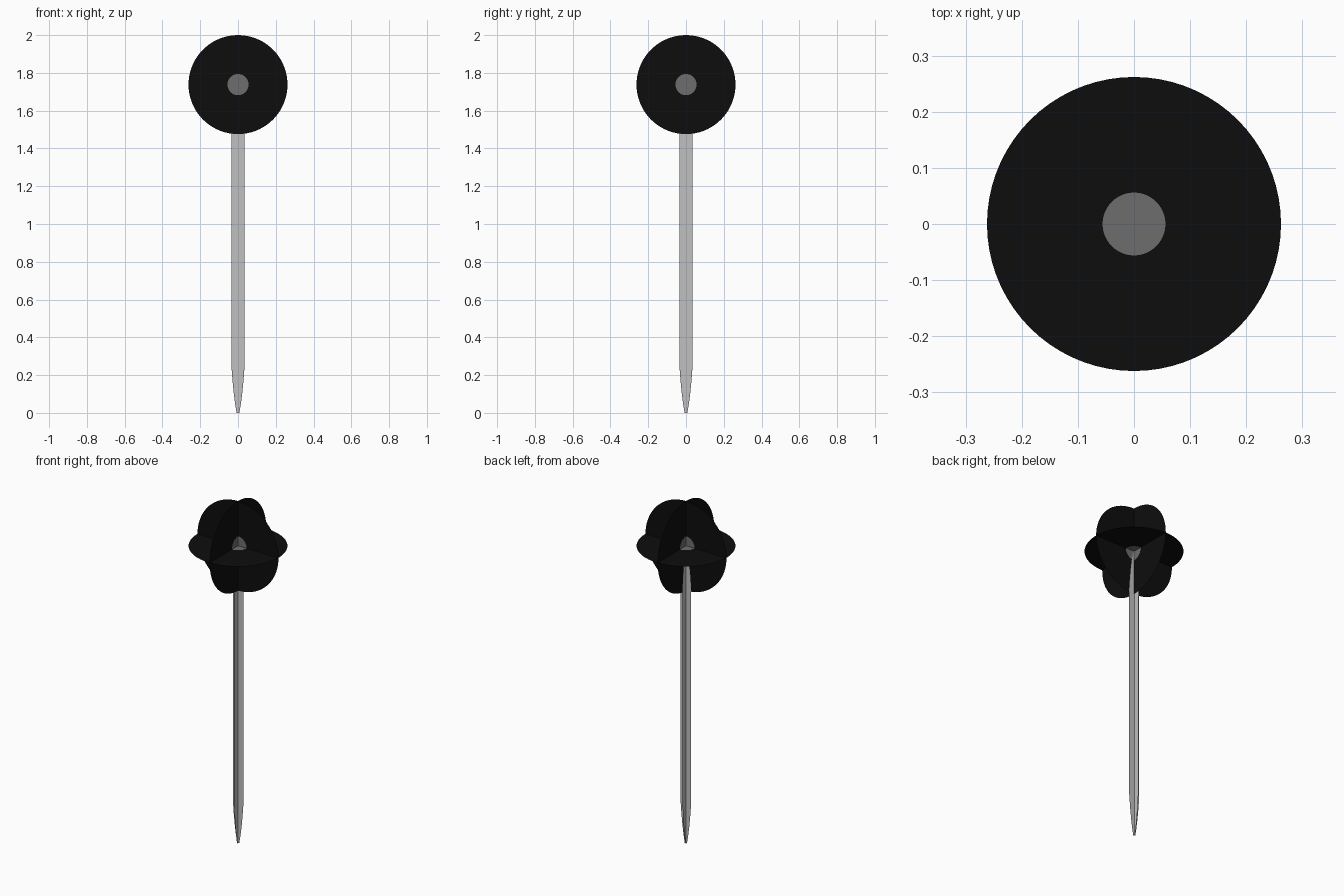
import bpy
import bmesh
from math import cos, sin, tau, pi
from mathutils import Matrix

cube = bpy.data.objects.get("Cube")
if cube:
    bpy.data.objects.remove(cube, do_unlink=True)


def material(name, level):
    mat = bpy.data.materials.new(name)
    mat.use_nodes = True
    colour = (level, level, level, 1)
    mat.diffuse_color = colour
    bsdf = next(n for n in mat.node_tree.nodes if n.type == 'BSDF_PRINCIPLED')
    bsdf.inputs["Base Color"].default_value = colour
    return mat


BLACK = material("black", 0.004)
GREY = material("mid grey", 0.155)
SILVER = material("silver", 0.53)
EDGE = material("edge grey", 0.3)

RADIUS, HUB = 0.262, 0.056
CENTRE = 2 - RADIUS
SEGMENTS = 72


def finish(name, bm, mats, matrix):
    mesh = bpy.data.meshes.new(name)
    bm.transform(matrix)
    bm.to_mesh(mesh)
    bm.free()
    for mat in mats:
        mesh.materials.append(mat)
    obj = bpy.data.objects.new(name, mesh)
    bpy.context.collection.objects.link(obj)


def disc(name, rotation):
    """Flat black disc with a grey spot in the middle."""
    bm = bmesh.new()
    rings = [[bm.verts.new((r * cos(tau * i / SEGMENTS), r * sin(tau * i / SEGMENTS), 0))
              for i in range(SEGMENTS)] for r in (HUB, RADIUS)]
    bm.faces.new(rings[0]).material_index = 1
    for i in range(SEGMENTS):
        j = (i + 1) % SEGMENTS
        bm.faces.new((rings[0][i], rings[1][i], rings[1][j], rings[0][j]))
    finish(name, bm, (BLACK, GREY), Matrix.Translation((0, 0, CENTRE)) @ rotation)


# Flower-like head: three discs crossing at right angles
disc("level_disc", Matrix())
disc("front_disc", Matrix.Rotation(pi / 2, 4, 'X'))
disc("side_disc", Matrix.Rotation(pi / 2, 4, 'Y'))

# Spike: two crossed blades, tapering at both ends, with darker rims
TAPER = [(0, 0.007), (0.04, 0.014), (0.1, 0.022), (0.17, 0.029), (0.25, 0.035)]
TOP = CENTRE + 0.002
PROFILE = TAPER + [(TOP - z, w) for z, w in reversed(TAPER)]
RIM = 0.003


def blade(name, matrix):
    bm = bmesh.new()
    rows = [[bm.verts.new((x, 0, z)) for x in (-w, RIM - w, w - RIM, w)]
            for z, w in PROFILE]
    for low, high in zip(rows, rows[1:]):
        for i in range(3):
            face = bm.faces.new((low[i], low[i + 1], high[i + 1], high[i]))
            face.material_index = 0 if i == 1 else 1
    finish(name, bm, (SILVER, EDGE), matrix)


# Each blade lies just behind the disc that shares its plane
OFFSET = Matrix.Translation((0, 0.0015, 0))
blade("spike_front_blade", OFFSET)
blade("spike_side_blade", Matrix.Rotation(pi / 2, 4, 'Z') @ OFFSET)
